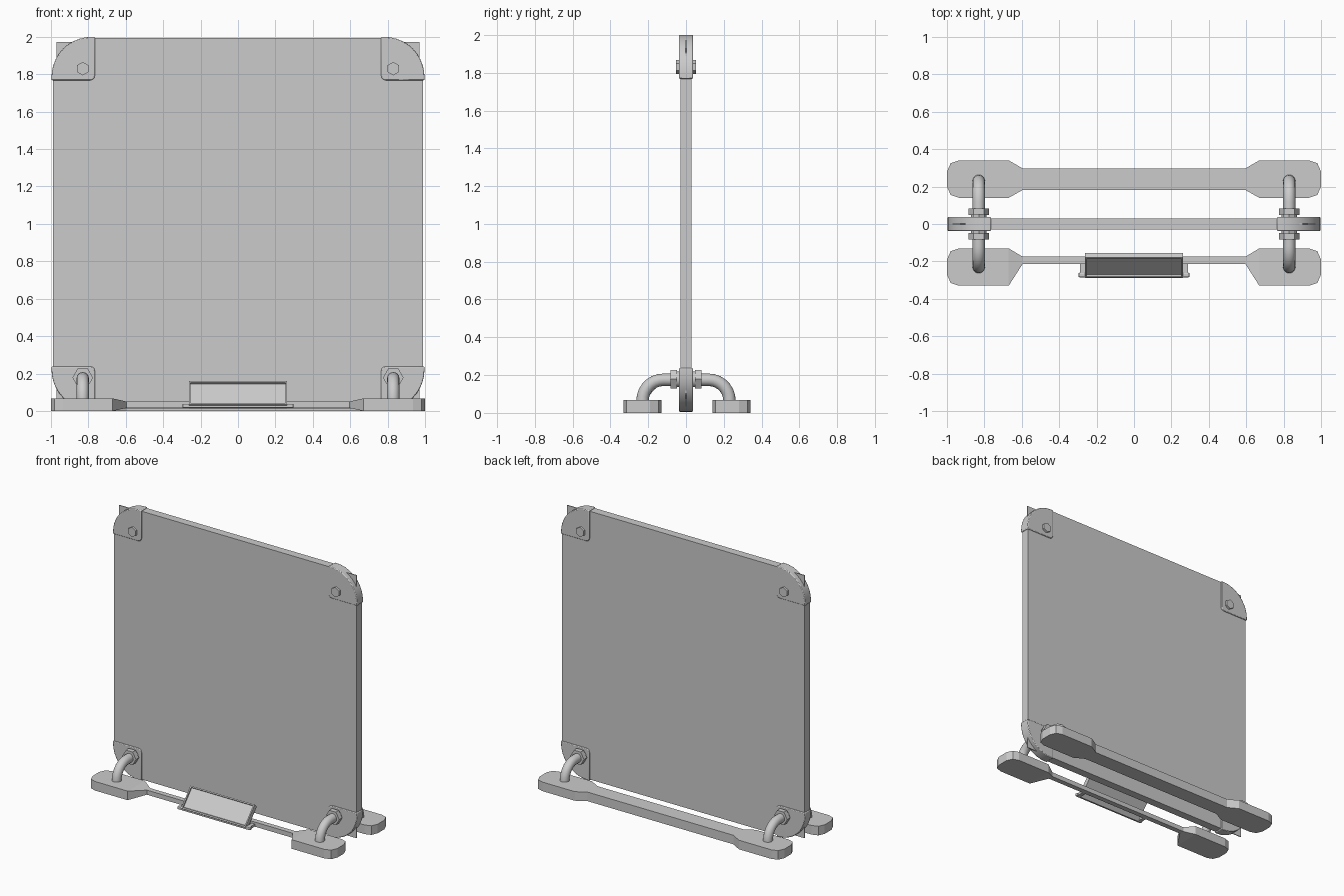
import bpy, bmesh
from math import sin, cos, pi, radians
from mathutils import Matrix, Vector

if "Cube" in bpy.data.objects:
    bpy.data.objects.remove(bpy.data.objects["Cube"], do_unlink=True)

grey = bpy.data.materials.new("plain_grey")
grey.use_nodes = True
COLOUR = (0.6, 0.6, 0.6, 1)
grey.diffuse_color = COLOUR
for node in grey.node_tree.nodes:
    if node.type == "BSDF_PRINCIPLED":
        node.inputs["Base Color"].default_value = COLOUR


def finish(name, bm, smooth=False, bevel=0):
    """Turn a bmesh into a named grey object."""
    bmesh.ops.recalc_face_normals(bm, faces=bm.faces[:])
    mesh = bpy.data.meshes.new(name)
    bm.to_mesh(mesh)
    bm.free()
    mesh.materials.append(grey)
    if smooth:
        mesh.shade_smooth()
        mesh.set_sharp_from_angle(angle=radians(35))
    obj = bpy.data.objects.new(name, mesh)
    bpy.context.collection.objects.link(obj)
    if bevel:
        mod = obj.modifiers.new("soft_edges", "BEVEL")
        mod.width, mod.segments, mod.limit_method = bevel, 2, "ANGLE"
        mod.angle_limit = radians(50)
    return obj


def prism(name, outline, axis, lo, hi, **kw):
    """Extrude a 2D outline along y (outline in x, z) or z (outline in x, y)."""
    bm = bmesh.new()
    place = (lambda a, b: (a, lo, b)) if axis == "y" else (lambda a, b: (a, b, lo))
    face = bm.faces.new([bm.verts.new(place(a, b)) for a, b in outline])
    new = bmesh.ops.extrude_face_region(bm, geom=[face])["geom"]
    step = Vector((0, hi - lo, 0) if axis == "y" else (0, 0, hi - lo))
    bmesh.ops.translate(bm, verts=[v for v in new if isinstance(v, bmesh.types.BMVert)], vec=step)
    return finish(name, bm, **kw)


def box(name, x0, x1, y0, y1, z0, z1, **kw):
    return prism(name, [(x0, y0), (x1, y0), (x1, y1), (x0, y1)], "z", z0, z1, **kw)


def arc(cx, cz, r, start, end, steps=8):
    angles = [radians(start + (end - start) * i / steps) for i in range(steps + 1)]
    return [(cx + r * cos(a), cz + r * sin(a)) for a in angles]


def hexagon(cx, cz, r, turn=0):
    return arc(cx, cz, r, turn, turn + 300, 5)


def side(sx):
    return "left" if sx > 0 else "right"


# Upright board with rounded corners, and the thin core sheet inside it
MID = 1.003
c, r = 0.79, 0.2
board = []
for i, (sx, sz) in enumerate([(1, 1), (-1, 1), (-1, -1), (1, -1)]):
    board += arc(sx * c, MID + sz * c, r, 90 * i, 90 * i + 90)
prism("board", board, "y", -0.03, 0.03)
box("core_sheet", -0.97, 0.97, -0.003, 0.003, MID - 0.97, MID + 0.97)

# Corner caps clamped over the board, with round outer corners
IN, OUT, RAD = 0.765, 0.997, 0.215
cap = arc(OUT - RAD, OUT - RAD, RAD, 0, 90, 10) + [(IN, OUT)]
cap += arc(IN + 0.025, IN + 0.025, 0.025, 180, 270, 3) + [(OUT, IN)]
for sx in (1, -1):
    for sz, level in ((1, "top"), (-1, "bottom")):
        prism(f"{level}_{side(sx)}_corner_cap", [(sx * a, MID + sz * b) for a, b in cap],
              "y", -0.037, 0.037, smooth=True, bevel=0.005)

PIPE_X, PIPE_Z = 0.83, 0.175
for sx in (1, -1):
    # Hex bolts through the top caps
    prism(f"top_{side(sx)}_bolt", hexagon(sx * PIPE_X, 1.83, 0.036, 30), "y", -0.053, 0.053)

    # Hex nuts and collars on both faces of the bottom caps
    for sy, face in ((-1, "front"), (1, "back")):
        prism(f"{face}_{side(sx)}_nut", hexagon(sx * PIPE_X, PIPE_Z + 0.003, 0.055),
              "y", sy * 0.048, sy * 0.083)
        prism(f"{face}_{side(sx)}_collar", arc(sx * PIPE_X, PIPE_Z + 0.003, 0.042, 0, 345, 23),
              "y", sy * 0.03, sy * 0.05, smooth=True)

    # Bent pipe running from the front foot through the board to the back foot
    path = [(-0.23, 0.03)] + arc(-0.12, 0.065, 0.11, 180, 90, 7)
    path += [(-y, z) for y, z in reversed(path)]
    bm = bmesh.new()
    rings = []
    for i, (y, z) in enumerate(path):
        before, after = path[max(i - 1, 0)], path[min(i + 1, len(path) - 1)]
        along = Vector((0, after[0] - before[0], after[1] - before[1])).normalized()
        across = Vector((1, 0, 0)).cross(along)
        rings.append([bm.verts.new(Vector((sx * PIPE_X, y, z)) + 0.033 *
                      (Vector((cos(t), 0, 0)) + across * sin(t)))
                      for t in (2 * pi * k / 16 for k in range(16))])
    for low, high in zip(rings, rings[1:]):
        for k in range(16):
            n = (k + 1) % 16
            bm.faces.new((low[k], low[n], high[n], high[k]))
    bm.faces.new(rings[0])
    bm.faces.new(rings[-1])
    finish(f"{side(sx)}_pipe", bm, smooth=True)

# Feet: wide pads that taper into a bar
TOP, PAD_IN, BAR_END = 0.067, 0.67, 0.595
half_pad = [(PAD_IN, -0.1), (0.935, -0.1), (0.98, -0.085), (1.0, -0.04)]
pad = half_pad + [(a, -b) for a, b in reversed(half_pad)]
bars = {"front": (-0.23, -0.213, -0.175, 0.016, 0.05), "back": (0.24, 0.182, 0.297, 0, TOP)}
for face, (mid, y0, y1, z0, z1) in bars.items():
    for sx in (1, -1):
        prism(f"{face}_{side(sx)}_pad", [(sx * a, mid + b) for a, b in pad], "z", 0, TOP)
        bm = bmesh.new()
        for x, ya, yb, za, zb in ((PAD_IN, mid - 0.1, mid + 0.1, 0, TOP),
                                  (BAR_END, y0, y1, z0, z1)):
            for y in (ya, yb):
                for z in (za, zb):
                    bm.verts.new((sx * x, y, z))
        bmesh.ops.convex_hull(bm, input=bm.verts[:])
        bmesh.ops.dissolve_limit(bm, angle_limit=0.01, verts=bm.verts[:], edges=bm.edges[:])
        finish(f"{face}_{side(sx)}_taper", bm)
    box(f"{face}_bar", -BAR_END, BAR_END, y0, y1, z0, z1)

# Tilted display tray with a recessed face
up = Vector((0, 0.11, 0.125)).normalized()
out = Vector((1, 0, 0)).cross(up)
WIDE, TALL, DEEP = 0.525, 0.166, 0.034
bm = bmesh.new()
bmesh.ops.create_cube(bm, size=1)
bmesh.ops.scale(bm, verts=bm.verts[:], vec=(WIDE, TALL, DEEP))
front = max(bm.faces, key=lambda f: f.calc_center_median().z)
bmesh.ops.inset_region(bm, faces=[front], thickness=0.013)
bmesh.ops.translate(bm, verts=front.verts[:], vec=(0, 0, 0))
recess = bmesh.ops.extrude_face_region(bm, geom=[front])["geom"]
bmesh.ops.translate(bm, verts=[v for v in recess if isinstance(v, bmesh.types.BMVert)],
                    vec=(0, 0, -0.012))
if front.is_valid:
    bmesh.ops.delete(bm, geom=[front], context="FACES_ONLY")
centre = Vector((0, -0.235, 0.097)) - out * DEEP / 2
turn = Matrix((Vector((1, 0, 0)), up, out)).transposed().to_4x4()
bmesh.ops.transform(bm, matrix=Matrix.Translation(centre) @ turn, verts=bm.verts[:])
finish("display_tray", bm)

# Ledge and arms that carry the tray on the front bar
box("tray_ledge", -0.297, 0.297, -0.285, -0.26, 0.016, 0.038, bevel=0.006)
for sx in (1, -1):
    a, b = sorted((sx * 0.262, sx * 0.288))
    box(f"{side(sx)}_tray_arm", a, b, -0.27, -0.2, 0.018, 0.036)
